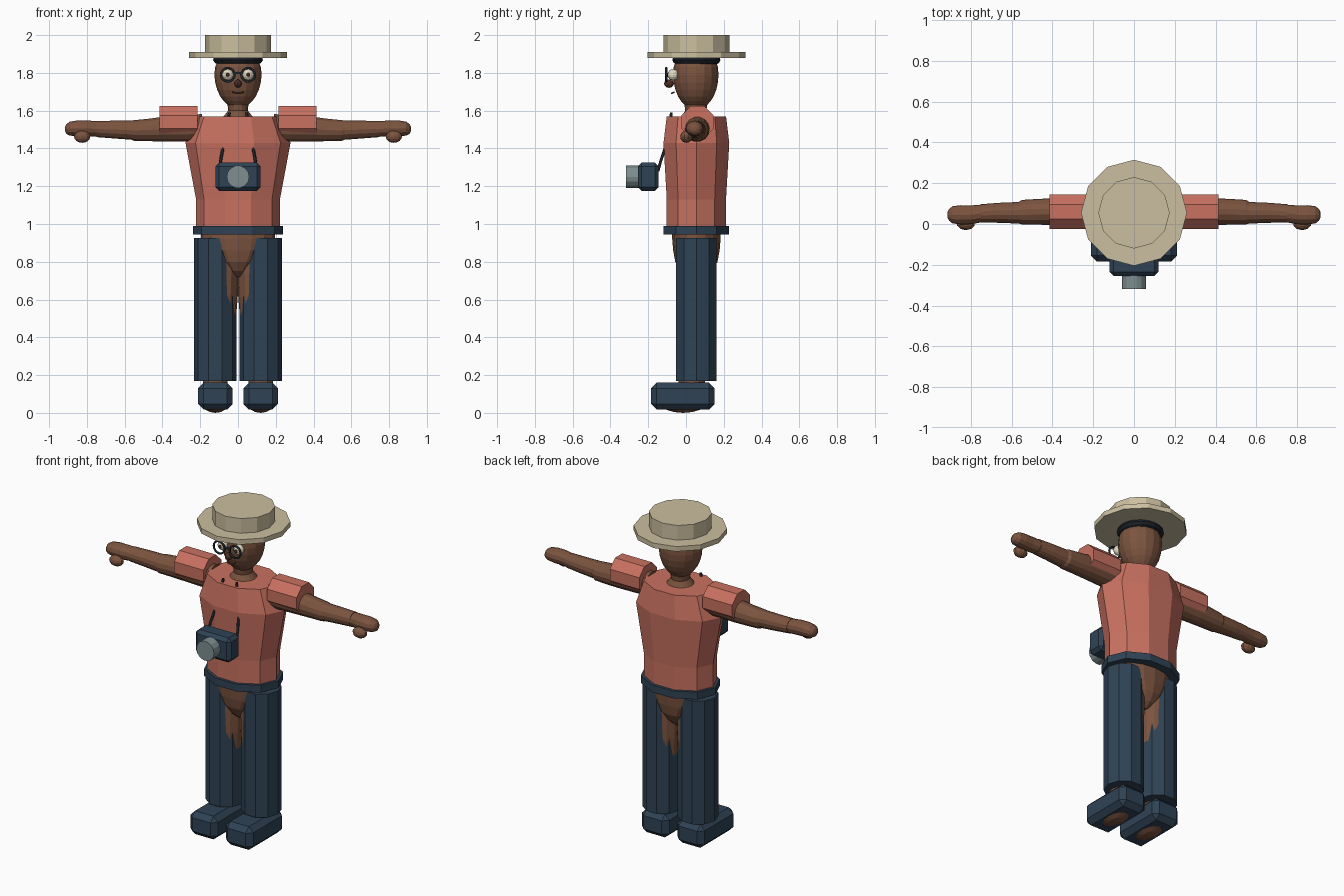
import bpy, bmesh, math
from mathutils import Vector


def material(name, rgb):
    m = bpy.data.materials.new(name)
    m.diffuse_color = (*rgb, 1)
    return m


SKIN = material("brown skin", (0.20, 0.088, 0.05))
SHIRT = material("coral cloth", (0.58, 0.165, 0.118))
NAVY = material("navy", (0.028, 0.055, 0.09))
STRAW = material("straw", (0.60, 0.52, 0.35))
GREY = material("lens grey", (0.21, 0.27, 0.28))
BLACK = material("dark hair", (0.012, 0.015, 0.021))
FRAME = material("spectacle frame", (0.014, 0.024, 0.034))
WHITE = material("eye white", (0.78, 0.72, 0.56))
DARK = material("dark brown", (0.075, 0.028, 0.018))
LIP = material("lip brown", (0.17, 0.055, 0.04))

CY = 0.055  # depth of the body axis


def finish(name, bm, mat):
    bmesh.ops.recalc_face_normals(bm, faces=bm.faces)
    me = bpy.data.meshes.new(name)
    bm.to_mesh(me)
    bm.free()
    me.materials.append(mat)
    ob = bpy.data.objects.new(name, me)
    bpy.context.collection.objects.link(ob)
    return ob


def loft(name, rings, sides, mat, axis="z", phase=0.0, side=1):
    """Rings are (position on axis, centre a, centre b, radius a, radius b)."""
    bm = bmesh.new()
    loops = []
    for p, ca, cb, ra, rb in rings:
        loop = []
        for i in range(sides):
            t = 2 * math.pi * (i + phase) / sides
            a, b = ca + ra * math.cos(t), cb + rb * math.sin(t)
            co = {"z": (a, b, p), "x": (p, a, b), "y": (a, p, b)}[axis]
            loop.append(bm.verts.new((co[0] * side, co[1], co[2])))
        loops.append(loop)
    for l0, l1 in zip(loops, loops[1:]):
        for i in range(sides):
            j = (i + 1) % sides
            bm.faces.new((l0[i], l0[j], l1[j], l1[i]))
    bm.faces.new(loops[0])
    bm.faces.new(loops[-1])
    return finish(name, bm, mat)


def ball(name, centre, radii, mat, u=12, v=8):
    bm = bmesh.new()
    bmesh.ops.create_uvsphere(bm, u_segments=u, v_segments=v, radius=1)
    for vert in bm.verts:
        vert.co = Vector([c + r * q for c, r, q in zip(centre, radii, vert.co)])
    return finish(name, bm, mat)


def box(name, lo, hi, bevel, mat):
    bm = bmesh.new()
    bmesh.ops.create_cube(bm, size=1)
    for vert in bm.verts:
        vert.co = Vector([(a + b) / 2 + (b - a) * q for a, b, q in zip(lo, hi, vert.co)])
    bmesh.ops.bevel(bm, geom=list(bm.edges), offset=bevel, segments=1, affect="EDGES")
    return finish(name, bm, mat)


def tube(name, points, radius, mat, cyclic=False):
    cu = bpy.data.curves.new(name, "CURVE")
    cu.dimensions = "3D"
    cu.bevel_depth = radius
    cu.bevel_resolution = 1
    cu.use_fill_caps = True
    sp = cu.splines.new("POLY")
    sp.points.add(len(points) - 1)
    for q, co in zip(sp.points, points):
        q.co = (*co, 1)
    sp.use_cyclic_u = cyclic
    cu.materials.append(mat)
    ob = bpy.data.objects.new(name, cu)
    bpy.context.collection.objects.link(ob)


def upright(name, rows, sides, mat, x=0.0, y=CY, phase=0.0):
    return loft(name, [(z, x, y, rx, ry) for z, rx, ry in rows], sides, mat, phase=phase)


# Hat and the hair under it
upright("hat_brim", [(1.88, 0.26, 0.26), (1.91, 0.26, 0.26)], 12, STRAW)
upright("hat_crown", [(1.905, 0.175, 0.175), (2.0, 0.175, 0.175)], 12, STRAW)
upright("hair", [(1.845, 0.105, 0.105), (1.853, 0.122, 0.12), (1.868, 0.132, 0.127),
                 (1.885, 0.128, 0.123)], 20, BLACK)

# Head and neck
upright("head", [(1.54, 0.11, 0.09), (1.575, 0.072, 0.072), (1.60, 0.052, 0.056),
                 (1.63, 0.055, 0.06), (1.65, 0.075, 0.078), (1.675, 0.094, 0.094),
                 (1.71, 0.110, 0.108), (1.75, 0.121, 0.117), (1.79, 0.125, 0.120),
                 (1.83, 0.121, 0.117), (1.87, 0.105, 0.105)], 16, SKIN, y=0.052)

# Face
ball("nose", (0, -0.09, 1.743), (0.02, 0.026, 0.022), DARK)
tube("mouth", [(-0.03, -0.062, 1.698), (-0.012, -0.076, 1.692),
               (0.012, -0.076, 1.692), (0.03, -0.062, 1.698)], 0.004, LIP)

# Shirt and belt
upright("shirt", [(0.98, 0.222, 0.165), (1.13, 0.222, 0.165), (1.43, 0.278, 0.183),
                  (1.57, 0.222, 0.165)], 10, SHIRT)
upright("waistband", [(0.945, 0.238, 0.182), (0.99, 0.238, 0.182)], 10, NAVY)

# Hips showing between the trouser legs
upright("hips", [(0.72, 0.03, 0.05), (0.75, 0.06, 0.085), (0.80, 0.12, 0.112),
                 (0.86, 0.175, 0.123), (0.92, 0.195, 0.128), (0.96, 0.195, 0.128)],
        16, SKIN)

for s, tag in ((1, "left"), (-1, "right")):
    # Eye and spectacles
    ex = 0.054 * s
    ball("eye_" + tag, (ex, -0.068, 1.79), (0.03, 0.03, 0.03), WHITE)
    ball("pupil_" + tag, (ex, -0.096, 1.79), (0.011, 0.005, 0.011), DARK, 8, 6)
    ring = [(ex + 0.037 * math.cos(k * math.pi / 8), -0.105,
             1.79 + 0.037 * math.sin(k * math.pi / 8)) for k in range(16)]
    tube("spectacle_ring_" + tag, ring, 0.006, FRAME, True)

    # Arm and hand, with the sleeve
    loft("arm_" + tag, [(0.19, CY, 1.51, 0.07, 0.075), (0.27, CY, 1.505, 0.07, 0.07),
                        (0.40, 0.06, 1.502, 0.066, 0.067), (0.47, 0.06, 1.498, 0.063, 0.061),
                        (0.55, 0.058, 1.495, 0.06, 0.056), (0.565, 0.055, 1.497, 0.053, 0.052),
                        (0.66, 0.055, 1.50, 0.049, 0.048), (0.75, 0.052, 1.503, 0.045, 0.044)],
         14, SKIN, "x", side=s)
    loft("hand_" + tag, [(0.72, 0.055, 1.503, 0.042, 0.04), (0.80, 0.045, 1.505, 0.046, 0.043),
                         (0.85, 0.045, 1.506, 0.047, 0.042), (0.89, 0.045, 1.505, 0.042, 0.037),
                         (0.908, 0.045, 1.503, 0.028, 0.026), (0.915, 0.045, 1.502, 0.012, 0.012)],
         12, SKIN, "x", side=s)
    ball("thumb_" + tag, (0.825 * s, 0.002, 1.462), (0.045, 0.032, 0.032), SKIN, 10, 8)
    r = 0.085 / math.cos(math.pi / 8)
    loft("sleeve_" + tag, [(0.215, 0.06, 1.54, r, r), (0.415, 0.06, 1.54, r, r)],
         8, SHIRT, "x", 0.5, s)

    # Leg: thigh, trousers, ankle, shoe and foot sole
    x = 0.12 * s
    upright("thigh_" + tag, [(0.52, 0.092, 0.09), (0.62, 0.1, 0.1), (0.80, 0.108, 0.1)],
            14, SKIN, x=0.101 * s)
    upright("trouser_leg_" + tag, [(0.17, 0.113, 0.113), (0.925, 0.113, 0.113)], 10, NAVY, x=x)
    upright("ankle_" + tag, [(0.08, 0.065, 0.07), (0.19, 0.065, 0.07)], 12, SKIN, x=x, y=0.03)
    box("shoe_" + tag, (x - 0.092, -0.185, 0.018), (x + 0.092, 0.152, 0.16), 0.03, NAVY)
    ball("sole_" + tag, (x, -0.015, 0.06), (0.075, 0.13, 0.06), SKIN)

    # Camera strap
    tube("strap_" + tag, [(0.095 * s, -0.148, 1.28), (0.093 * s, -0.135, 1.33),
                          (0.082 * s, -0.115, 1.39), (0.062 * s, -0.085, 1.49),
                          (0.045 * s, -0.078, 1.59)], 0.008, BLACK)

tube("spectacle_bridge", [(-0.018, -0.105, 1.795), (0, -0.105, 1.802),
                          (0.018, -0.105, 1.795)], 0.006, FRAME)

# Camera
box("camera_body", (-0.12, -0.255, 1.175), (0.12, -0.145, 1.325), 0.02, NAVY)
loft("camera_lens", [(-0.318, 0, 1.25, 0.06, 0.06), (-0.24, 0, 1.25, 0.06, 0.06)],
     14, GREY, "y")
